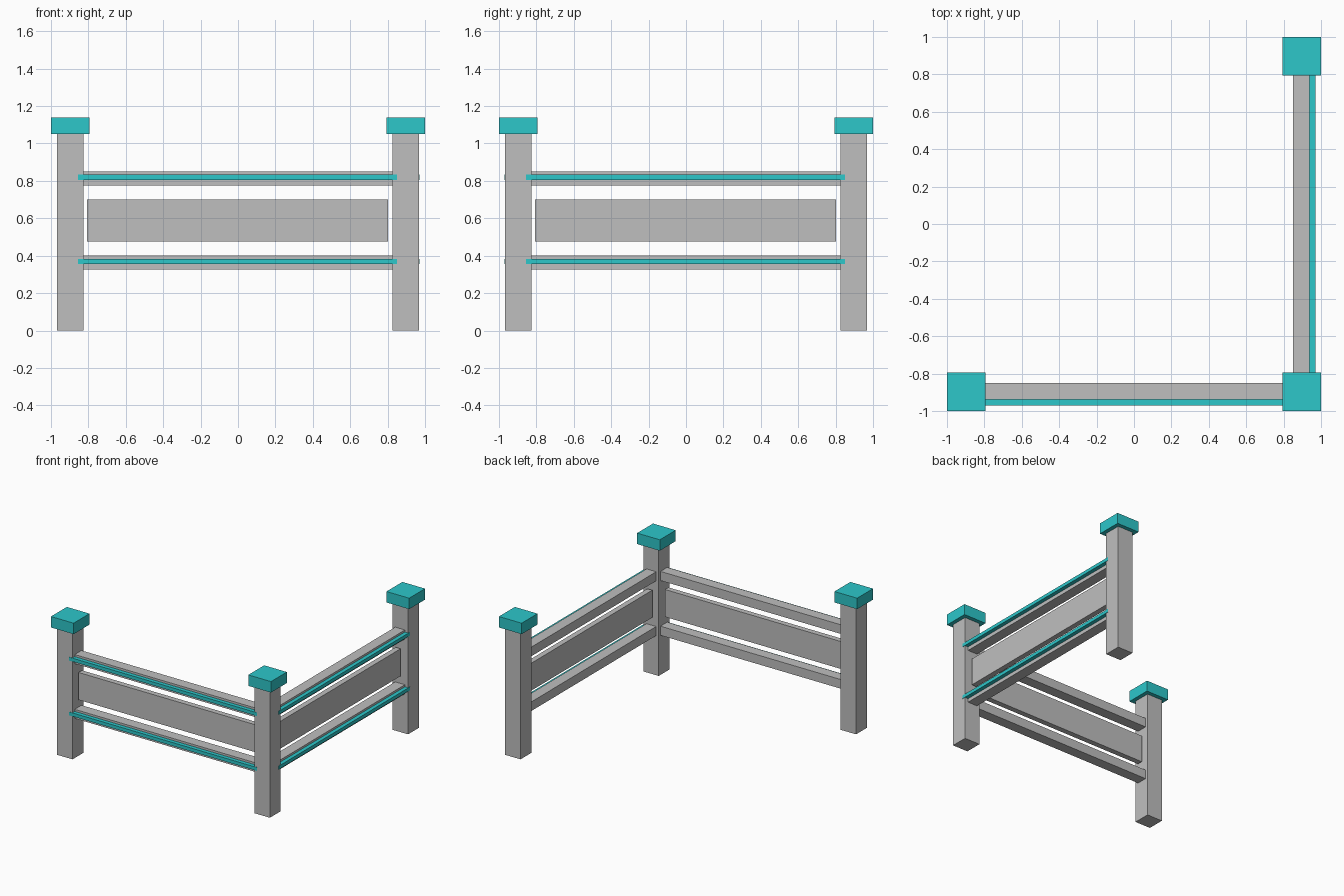
import bpy
from math import pi
from mathutils import Matrix

if "Cube" in bpy.data.objects:
    bpy.data.objects.remove(bpy.data.objects["Cube"], do_unlink=True)


def make_material(name, rgb):
    mat = bpy.data.materials.new(name)
    mat.use_nodes = True
    mat.diffuse_color = (*rgb, 1)
    mat.node_tree.nodes["Principled BSDF"].inputs["Base Color"].default_value = (*rgb, 1)
    return mat


grey = make_material("light grey", (0.52, 0.52, 0.52))
teal = make_material("teal", (0.026, 0.57, 0.59))


def box(name, xs, ys, zs, mat, turn=0.0):
    """Box between the given limits, turned about the z axis."""
    bpy.ops.mesh.primitive_cube_add(size=1)
    ob = bpy.context.object
    ob.name = name
    lims = (xs, ys, zs)
    centre = Matrix.Translation([(a + b) / 2 for a, b in lims])
    scale = Matrix.Diagonal([b - a for a, b in lims] + [1])
    ob.data.transform(Matrix.Rotation(turn, 4, "Z") @ centre @ scale)
    ob.data.materials.append(mat)
    return ob


# Three posts with square caps
P = 0.897
POST, CAP = 0.07, 0.103
for label, x, y in (("right", -P, -P), ("corner", P, -P), ("back", P, P)):
    box(label + "_post", (x - POST, x + POST), (y - POST, y + POST), (0, 1.05), grey)
    box(label + "_cap", (x - CAP, x + CAP), (y - CAP, y + CAP), (1.05, 1.14), teal)

# Two identical fence wings, the second a quarter turn from the first
for wing, turn in (("front", 0), ("side", pi / 2)):
    box(wing + "_panel", (-0.808, 0.802), (-0.917, -0.872), (0.475, 0.7), grey, turn)
    for level, z in (("lower", 0.325), ("upper", 0.775)):
        box(f"{wing}_{level}_rail", (-0.84, 0.84), (-0.938, -0.85), (z, z + 0.075), grey, turn)
        box(f"{wing}_{level}_strip", (-0.855, 0.85), (-0.97, -0.936), (z + 0.03, z + 0.058), teal, turn)
